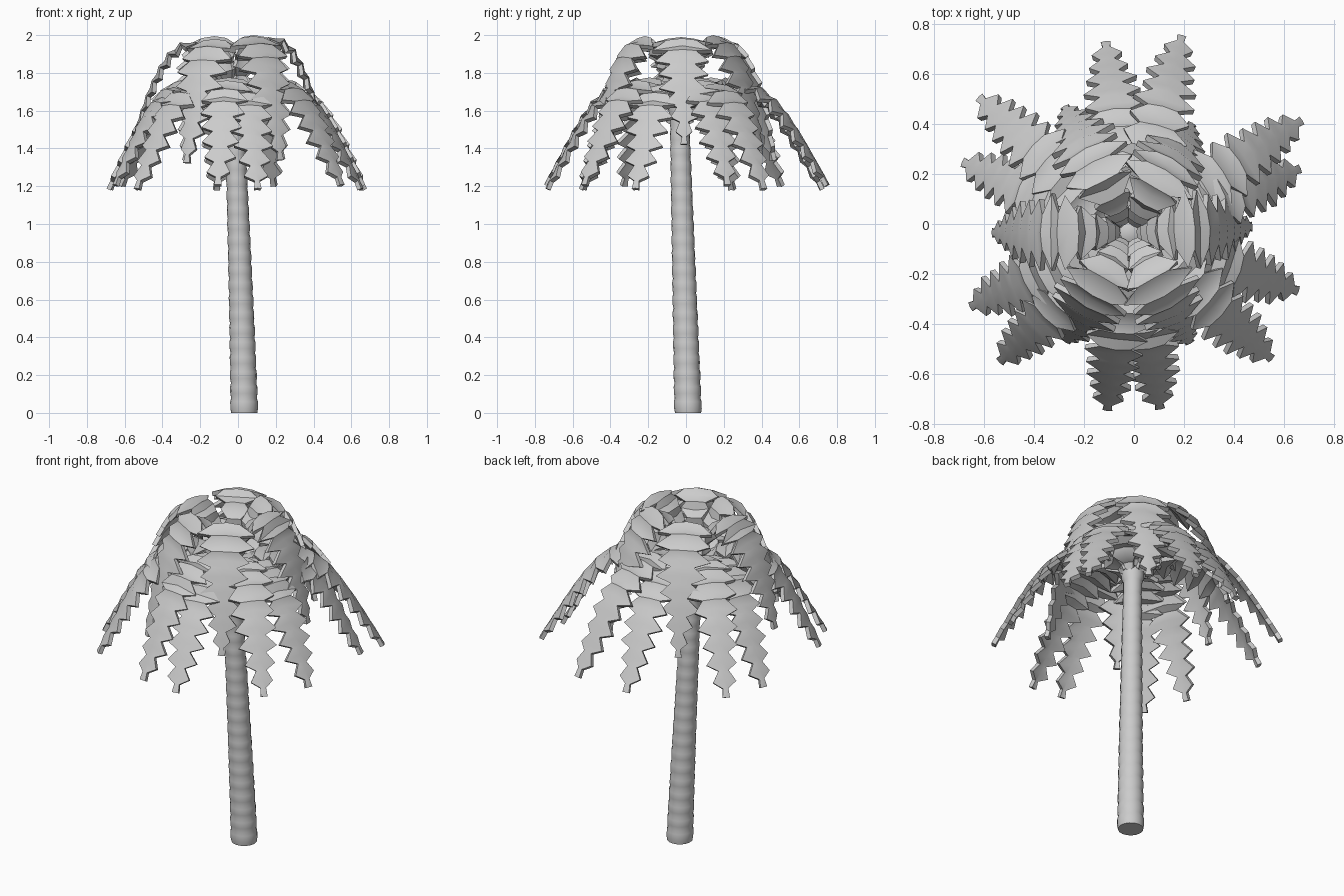
import bpy
import bmesh
import math
import random
from mathutils import Vector

random.seed(4)
cube = bpy.data.objects.get("Cube")
if cube:
    bpy.data.objects.remove(cube, do_unlink=True)

grey = bpy.data.materials.new("plain grey")
grey.use_nodes = True
COLOUR = (0.6, 0.6, 0.6, 1)
grey.diffuse_color = COLOUR
grey.node_tree.nodes["Principled BSDF"].inputs["Base Color"].default_value = COLOUR

CROWN = Vector((-0.02, -0.035, 0))


def finish(name, bm, thickness=0, angle=35):
    mesh = bpy.data.meshes.new(name)
    bm.to_mesh(mesh)
    bm.free()
    mesh.materials.append(grey)
    obj = bpy.data.objects.new(name, mesh)
    bpy.context.collection.objects.link(obj)
    bpy.ops.object.select_all(action='DESELECT')
    obj.select_set(True)
    bpy.context.view_layer.objects.active = obj
    if thickness:
        mod = obj.modifiers.new("thickness", 'SOLIDIFY')
        mod.thickness = thickness
        mod.offset = -1
        bpy.ops.object.modifier_apply(modifier=mod.name)
    bpy.ops.object.shade_smooth_by_angle(angle=math.radians(angle))


def ramp(points, t):
    """Linear lookup in (t, value) pairs."""
    for (a, va), (b, vb) in zip(points, points[1:]):
        if t <= b:
            return va + (vb - va) * (t - a) / (b - a)
    return points[-1][1]


def smooth_path(points, steps=12):
    """Catmull-Rom curve through 2D points."""
    p = [Vector(q) for q in points]
    p = [2 * p[0] - p[1]] + p + [2 * p[-1] - p[-2]]
    out = []
    for a, b, c, d in zip(p, p[1:], p[2:], p[3:]):
        for k in range(steps):
            t = k / steps
            out.append(0.5 * (2 * b + (c - a) * t + (2 * a - 5 * b + 4 * c - d) * t * t
                              + (3 * b - a - 3 * c + d) * t ** 3))
    return out + [p[-2]]


def sample(path, t):
    """Point and tangent at fraction t of the path length."""
    lengths = [(b - a).length for a, b in zip(path, path[1:])]
    left = t * sum(lengths)
    for a, b, n in zip(path, path[1:], lengths):
        if left <= n:
            return a.lerp(b, left / n), (b - a).normalized()
        left -= n
    return path[-1], (path[-1] - path[-2]).normalized()


# Fronds: arched, pleated strips with toothed edges
def frond(name, profile, widths, degrees, reach, lift, teeth, end=1.0):
    a = math.radians(degrees)
    out = Vector((math.cos(a), math.sin(a), 0))
    side = Vector((-math.sin(a), math.cos(a), 0))
    path = smooth_path([(r * reach, z + lift) for r, z in profile])
    bm = bmesh.new()
    rows = []
    count = teeth * 2
    for i in range(count + 1):
        t = i / count
        pos, tan = sample(path, t * end)
        along = out * tan.x + Vector((0, 0, tan.y))
        normal = out * -tan.y + Vector((0, 0, tan.x))
        wide = i % 2 == 0
        # pleats are deep near the crown and fade toward the tip
        pleat = ramp(PLEAT, t) * (-1 if wide else 1)
        centre = CROWN + out * pos.x + Vector((0, 0, pos.y)) + normal * pleat
        row = []
        for s in (-1, 0, 1):
            w = ramp(widths, t) * (1.1 if wide else 0.7 - 0.32 * t)
            w *= random.uniform(0.93, 1.07)
            sweep = 0.012 if wide and i < count else 0
            row.append(bm.verts.new(centre + side * w * s
                                    + (along * sweep - normal * 0.14 * w) * abs(s)))
        rows.append(row)
    for r0, r1 in zip(rows, rows[1:]):
        for j in (0, 1):
            bm.faces.new((r0[j], r1[j], r1[j + 1], r0[j + 1]))
    finish(name, bm, 0.024)


PLEAT = [(0, 0.006), (0.1, 0.01), (0.45, 0.009), (0.65, 0.004), (1, 0.001)]
UPPER = [(0.03, 1.65), (0.06, 1.79), (0.1, 1.89), (0.16, 1.95), (0.23, 1.975), (0.315, 1.915),
         (0.385, 1.79), (0.44, 1.64), (0.485, 1.48), (0.52, 1.33)]
UPPER_WIDTH = [(0, 0.025), (0.24, 0.07), (0.38, 0.14), (0.6, 0.13), (0.8, 0.085),
               (0.9, 0.05), (1, 0.018)]
LOWER = [(0.03, 1.65), (0.12, 1.715), (0.22, 1.745), (0.33, 1.735), (0.43, 1.69),
         (0.52, 1.605), (0.61, 1.475), (0.7, 1.32), (0.775, 1.19)]
LOWER_WIDTH = [(0, 0.025), (0.25, 0.135), (0.5, 0.115), (0.75, 0.09), (0.9, 0.06), (1, 0.018)]

upper_set = [(3, 0.99, 0.015, 0.93), (60, 0.98, 0.015, 1), (117, 1.1, 0.01, 1),
             (180, 1.1, -0.01, 0.93), (240, 0.98, -0.005, 1), (299, 0.98, 0.01, 1)]
for n, (deg, reach, lift, end) in enumerate(upper_set, 1):
    frond(f"upper_frond_{n}", UPPER, UPPER_WIDTH, deg, reach, lift, 13, end)

lower_set = [(20.5, 0.95), (33, 1.07), (75, 1.06), (97, 1.0), (138, 1.05), (157, 0.94),
             (205, 0.91), (225, 0.95), (263, 0.93), (280, 0.93), (318.5, 0.99), (341, 0.93)]
for n, (deg, reach) in enumerate(lower_set, 1):
    frond(f"lower_frond_{n}", LOWER, LOWER_WIDTH, deg, reach, 0.02 * (n % 2), 11)

# Trunk: leaning column of bulging rings with a small knob on top
RINGS, SIDES, HEIGHT = 20, 16, 1.58
levels = []
for k in range(RINGS):
    for f, bulge in ((0, 0.96), (0.3, 1.02), (0.75, 1.03)):
        t = (k + f) / RINGS
        levels.append((t * HEIGHT, (0.072 - 0.022 * t) * bulge))
levels += [(1.58, 0.052), (1.61, 0.062), (1.65, 0.06), (1.67, 0.035)]

bm = bmesh.new()
loops = []
for z, r in levels:
    t = min(z / HEIGHT, 1)
    cx, cy = 0.033 - 0.053 * t ** 1.2, 0.011 - 0.046 * t
    loops.append([bm.verts.new((cx + r * math.cos(math.tau * j / SIDES),
                                cy + r * math.sin(math.tau * j / SIDES), z))
                  for j in range(SIDES)])
for lo, hi in zip(loops, loops[1:]):
    for j in range(SIDES):
        k = (j + 1) % SIDES
        bm.faces.new((lo[j], lo[k], hi[k], hi[j]))
bm.faces.new(loops[0][::-1])
bm.faces.new(loops[-1])
finish("trunk", bm, angle=40)
